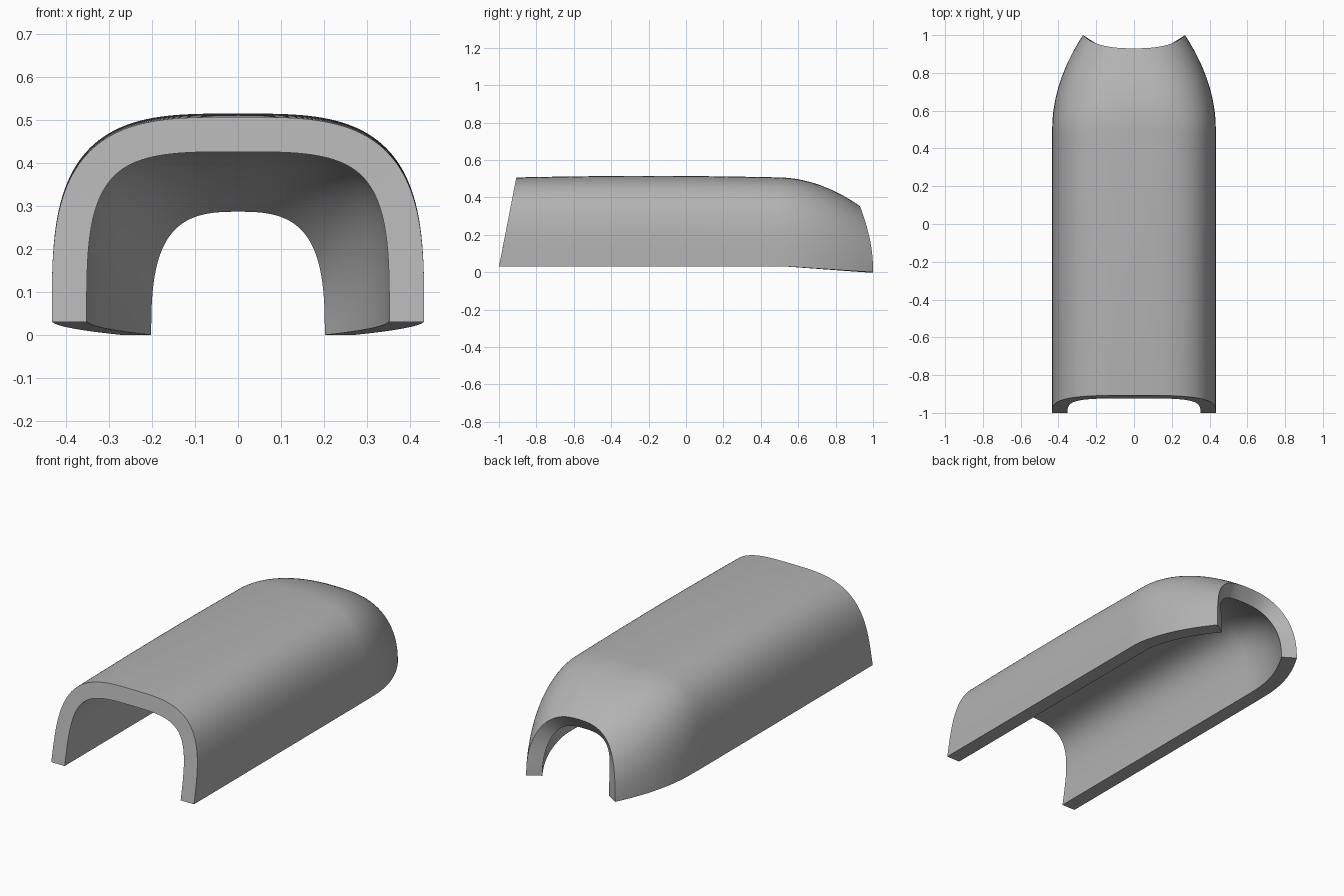
import bpy, bmesh, math

cube = bpy.data.objects.get("Cube")
if cube:
    bpy.data.objects.remove(cube)

THICK = 0.081
ROWS, BACK_ROWS, COLS = 24, 32, 72
BACK = 0.5          # where the tapered tail starts


def taper(y):
    return max(0.0, (y - BACK) / 0.5)


def front_plane(z):
    return -1 + 0.195 * (z - 0.03)


def shell_point(y, a):
    """Point on the outer arch at depth y and arch angle a."""
    k = taper(y)
    width = 0.433 - 0.163 * k ** 2
    base = 0.03 - 0.03 * max(0.0, (y - 0.55) / 0.45)
    top = 0.515 - 0.008 * ((y + 0.2) / 0.7) ** 2 - 0.19 * k ** 2
    power = 2 / (3.4 - 1.0 * k)
    c, s = math.cos(a), max(0.0, math.sin(a))
    x = math.copysign(abs(c) ** power, c) * width
    return x, y, base + (top - base) * s ** power


# Outer skin: straight body rows, then tail rows ending in a curved cut
bm = bmesh.new()
outer = []
for i in range(ROWS + BACK_ROWS + 1):
    row = []
    for j in range(COLS + 1):
        a = math.pi * j / COLS
        if i <= ROWS:
            f = i / ROWS
            start = front_plane(shell_point(-0.95, a)[2])
            y = start + (BACK - start) * f
        else:
            f = (i - ROWS) / BACK_ROWS
            y = BACK + f * (0.5 - 0.07 * math.sin(a) ** 2)
        row.append(bm.verts.new(shell_point(y, a)))
    outer.append(row)


def skin(grid, flip):
    for r0, r1 in zip(grid, grid[1:]):
        for j in range(len(r0) - 1):
            quad = (r0[j], r0[j + 1], r1[j + 1], r1[j])
            bm.faces.new(quad[::-1] if flip else quad)


skin(outer, True)
bm.normal_update()
if outer[ROWS // 2][COLS // 2].normal.z < 0:
    bmesh.ops.reverse_faces(bm, faces=bm.faces[:])
    bm.normal_update()

# Inner skin: offset inward, kept flush at the feet and the slanted front
inner = []
for i, row in enumerate(outer):
    new_row = []
    for j, v in enumerate(row):
        co = v.co - v.normal * THICK
        if j in (0, COLS):
            co.z = v.co.z
        if i == 0:
            co.y = front_plane(co.z)
        new_row.append(bm.verts.new(co))
    inner.append(new_row)
skin(inner, False)

# Rims: front, back and the two feet
for a, b in ((outer[0], inner[0]), (outer[-1], inner[-1]),
             ([r[0] for r in outer], [r[0] for r in inner]),
             ([r[-1] for r in outer], [r[-1] for r in inner])):
    skin([a, b], False)
bmesh.ops.recalc_face_normals(bm, faces=bm.faces[:])

mesh = bpy.data.meshes.new("arched_shell")
bm.to_mesh(mesh)
bm.free()
shell = bpy.data.objects.new("arched_shell", mesh)
bpy.context.collection.objects.link(shell)

# Plain grey material
grey = bpy.data.materials.new("plain_grey")
grey.use_nodes = True
colour = (0.45, 0.45, 0.45, 1)
grey.diffuse_color = colour
grey.node_tree.nodes["Principled BSDF"].inputs["Base Color"].default_value = colour
mesh.materials.append(grey)

bpy.context.view_layer.objects.active = shell
shell.select_set(True)
bpy.ops.object.shade_smooth_by_angle(angle=math.radians(35))
